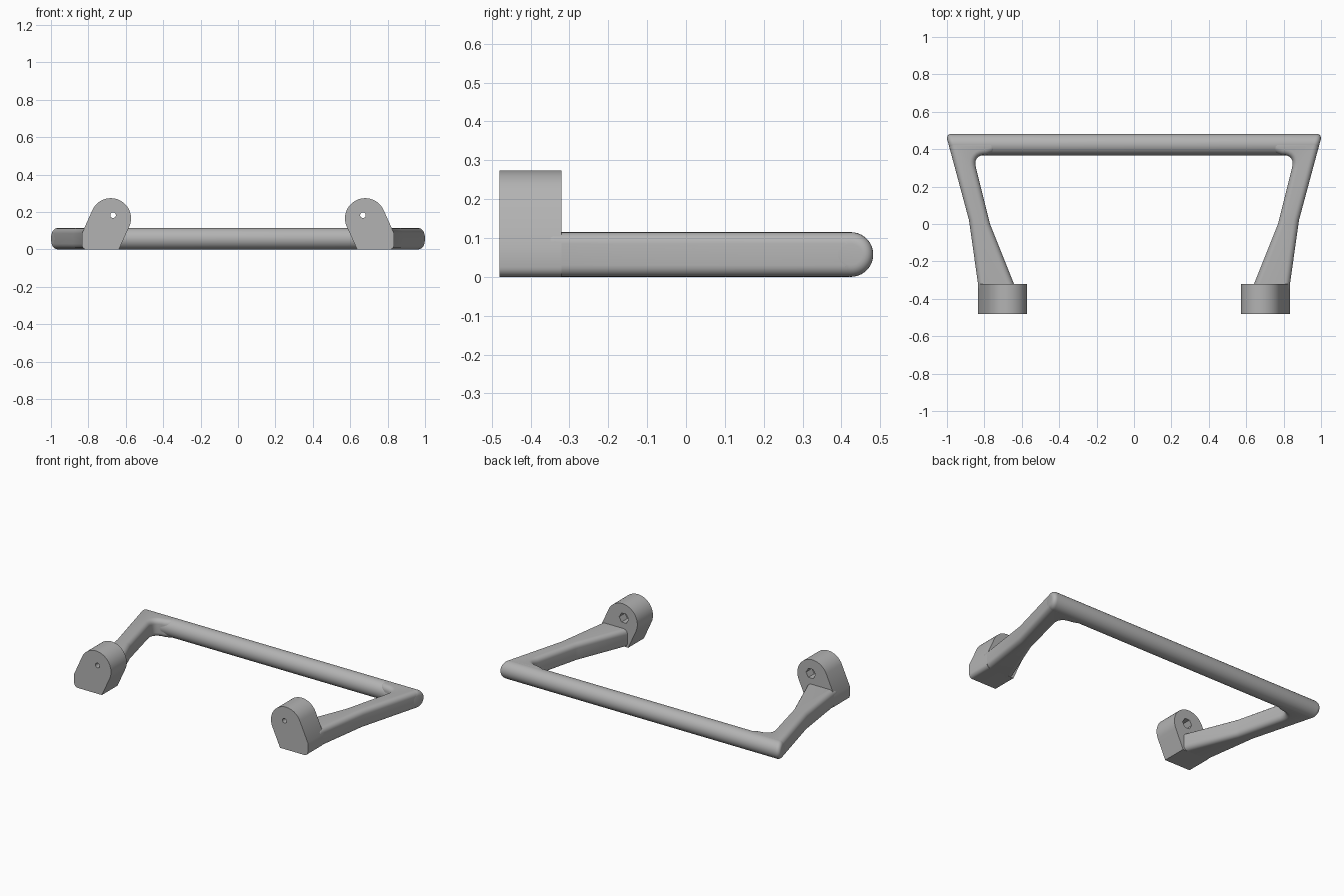
import bpy, bmesh, math
from mathutils import Vector

if "Cube" in bpy.data.objects:
    bpy.data.objects.remove(bpy.data.objects["Cube"])

HEIGHT = 0.115

grey = bpy.data.materials.new("plain_grey")
grey.use_nodes = True
grey.diffuse_color = (0.45, 0.45, 0.45, 1)
grey.node_tree.nodes["Principled BSDF"].inputs["Base Color"].default_value = (0.45, 0.45, 0.45, 1)


def prism(name, start, end):
    """Solid between two matching outlines of 3D points."""
    bm = bmesh.new()
    a = [bm.verts.new(p) for p in start]
    b = [bm.verts.new(p) for p in end]
    n = len(a)
    bm.faces.new(a)
    bm.faces.new(b[::-1])
    for i in range(n):
        j = (i + 1) % n
        bm.faces.new((a[i], b[i], b[j], a[j]))
    bmesh.ops.recalc_face_normals(bm, faces=bm.faces)
    mesh = bpy.data.meshes.new(name)
    bm.to_mesh(mesh)
    bm.free()
    mesh.materials.append(grey)
    obj = bpy.data.objects.new(name, mesh)
    bpy.context.collection.objects.link(obj)
    return obj


def activate(obj):
    bpy.ops.object.select_all(action="DESELECT")
    obj.select_set(True)
    bpy.context.view_layer.objects.active = obj


def round_edges(obj, width, angle):
    mod = obj.modifiers.new("rounding", "BEVEL")
    mod.width = width
    mod.segments = 6
    mod.limit_method = "ANGLE"
    mod.angle_limit = math.radians(angle)
    activate(obj)
    bpy.ops.object.modifier_apply(modifier=mod.name)


def smooth(obj):
    activate(obj)
    bpy.ops.object.shade_smooth_by_angle(angle=math.radians(30))


def arc(cx, cz, r, start, end, steps):
    angles = [math.radians(start + (end - start) * i / steps) for i in range(steps + 1)]
    return [(cx + r * math.cos(t), cz + r * math.sin(t)) for t in angles]


def cut(obj, x, z, r, sides, y0, y1):
    ring = arc(x, z, r, 0, 360, sides)[:-1]
    cutter = prism("cutter", [(u, y0, v) for u, v in ring], [(u, y1, v) for u, v in ring])
    cutter.hide_render = True
    mod = obj.modifiers.new("cut", "BOOLEAN")
    mod.operation = "DIFFERENCE"
    mod.solver = "EXACT"
    mod.object = cutter
    activate(obj)
    bpy.ops.object.modifier_apply(modifier=mod.name)
    bpy.data.objects.remove(cutter)


# Round rear bar with slanted, softened ends
def bar_end(y):
    return 1.003 + 0.26 * (y - 0.47)


section = arc(0.4245, HEIGHT / 2, HEIGHT / 2, 0, 360, 40)[:-1]
bar = prism("rear_bar", [(-bar_end(y), y, z) for y, z in section],
            [(bar_end(y), y, z) for y, z in section])
round_edges(bar, 0.03, 50)
smooth(bar)

for side, s in (("left", 1), ("right", -1)):
    # Bent, tapering arm with a filleted inner corner
    p, c, q = Vector((0.845, 0.3)), Vector((0.862, 0.37)), Vector((0.79, 0.37))
    fillet = [p * (1 - t) ** 2 + c * 2 * t * (1 - t) + q * t * t
              for t in [i / 8 for i in range(9)]]
    outline = [(0.834, -0.37), (0.834, -0.32), (0.882, 0.02), (bar_end(0.45), 0.45),
               (0.73, 0.45), (0.74, 0.385)]
    outline += [tuple(v) for v in reversed(fillet)]
    outline += [(0.775, 0.02), (0.77, 0), (0.642, -0.32), (0.642, -0.37)]
    arm = prism(side + "_arm", [(s * x, y, 0) for x, y in outline],
                [(s * x, y, HEIGHT) for x, y in outline])
    round_edges(arm, 0.03, 60)
    smooth(arm)

    # Mounting lug: round top, slanted flanks, softened outer foot
    profile = arc(0.68, 0.166, 0.108, 24.3, 204.5, 32)
    profile += [(0.637, 0)] + arc(0.81, 0.025, 0.025, -90, 0, 6) + [(0.835, 0.085)]
    lug = prism(side + "_lug", [(s * x, -0.48, z) for x, z in profile],
                [(s * x, -0.32, z) for x, z in profile])
    # Screw hole and hexagonal nut pocket behind it
    cut(lug, s * 0.668, 0.183, 0.015, 24, -0.55, -0.25)
    cut(lug, s * 0.668, 0.183, 0.034, 6, -0.38, -0.25)
    smooth(lug)
